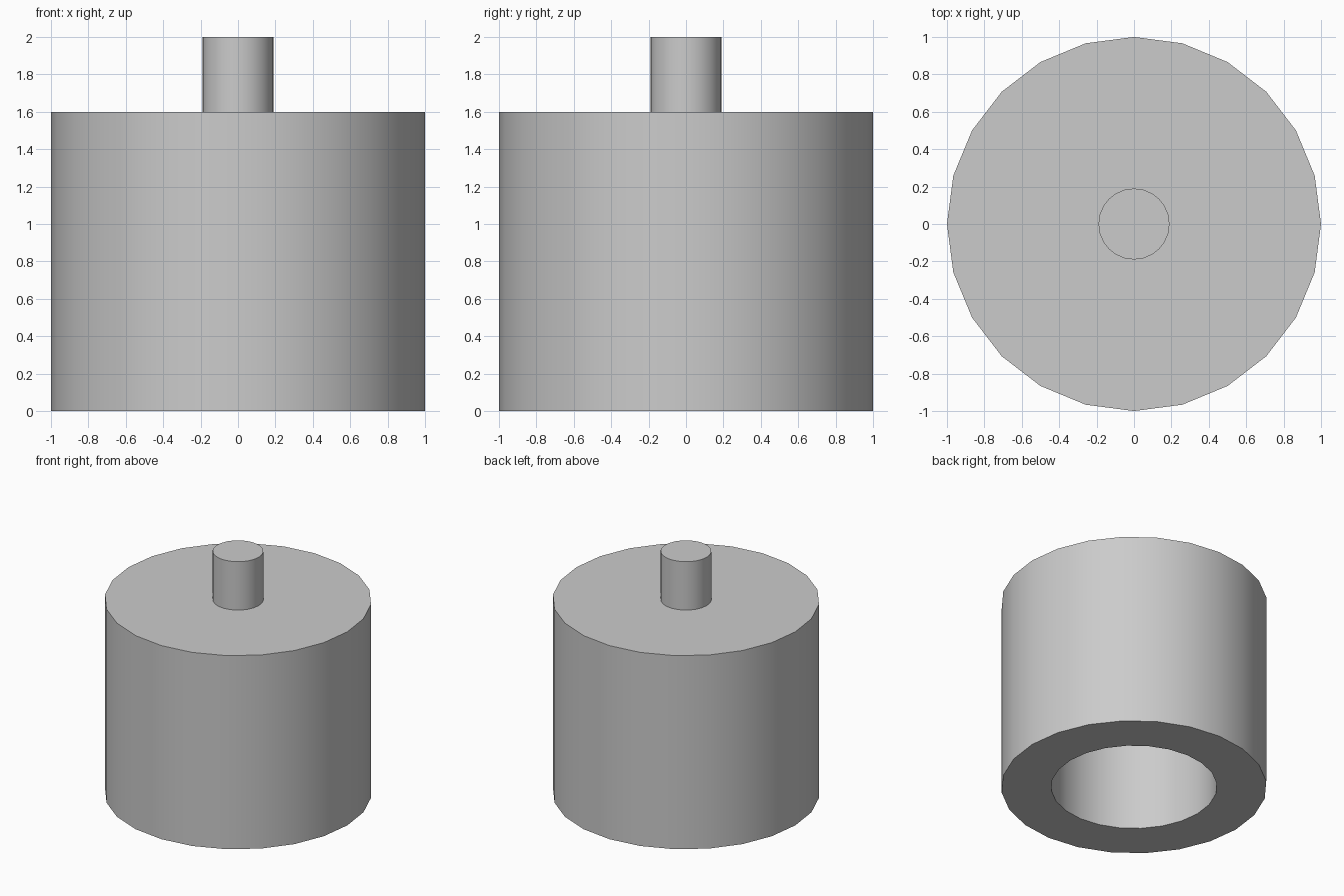
import bpy
import bmesh
import math

cube = bpy.data.objects.get("Cube")
if cube:
    bpy.data.objects.remove(cube, do_unlink=True)

SIDES = 24

# One plain grey for every part
grey = bpy.data.materials.new("light_grey")
grey.use_nodes = True
colour = (0.6, 0.6, 0.6, 1.0)
grey.diffuse_color = colour
grey.node_tree.nodes["Principled BSDF"].inputs["Base Color"].default_value = colour


def turned_part(name, profile):
    """Revolve (radius, height) points around z; a zero radius makes a cap."""
    bm = bmesh.new()
    rings = []
    for radius, z in profile:
        ring = []
        for i in range(SIDES):
            a = math.tau * i / SIDES
            ring.append(bm.verts.new((radius * math.cos(a), radius * math.sin(a), z)))
        rings.append(ring)
    for low, high in zip(rings, rings[1:]):
        for i in range(SIDES):
            j = (i + 1) % SIDES
            bm.faces.new((low[i], low[j], high[j], high[i]))
    # Close both ends of the profile
    bm.faces.new(rings[0][::-1])
    bm.faces.new(rings[-1])
    bmesh.ops.recalc_face_normals(bm, faces=bm.faces)
    mesh = bpy.data.meshes.new(name)
    bm.to_mesh(mesh)
    bm.free()
    mesh.materials.append(grey)
    obj = bpy.data.objects.new(name, mesh)
    bpy.context.collection.objects.link(obj)
    bpy.ops.object.select_all(action="DESELECT")
    obj.select_set(True)
    bpy.context.view_layer.objects.active = obj
    bpy.ops.object.shade_smooth_by_angle(angle=math.radians(30))
    return obj


# Body with a blind bore from below, stepping up to the stem on top
turned_part("body_and_stem", [
    (0.625, 1.2),
    (0.625, 0.0),
    (1.0, 0.0),
    (1.0, 1.6),
    (0.19, 1.6),
    (0.19, 2.0),
])
